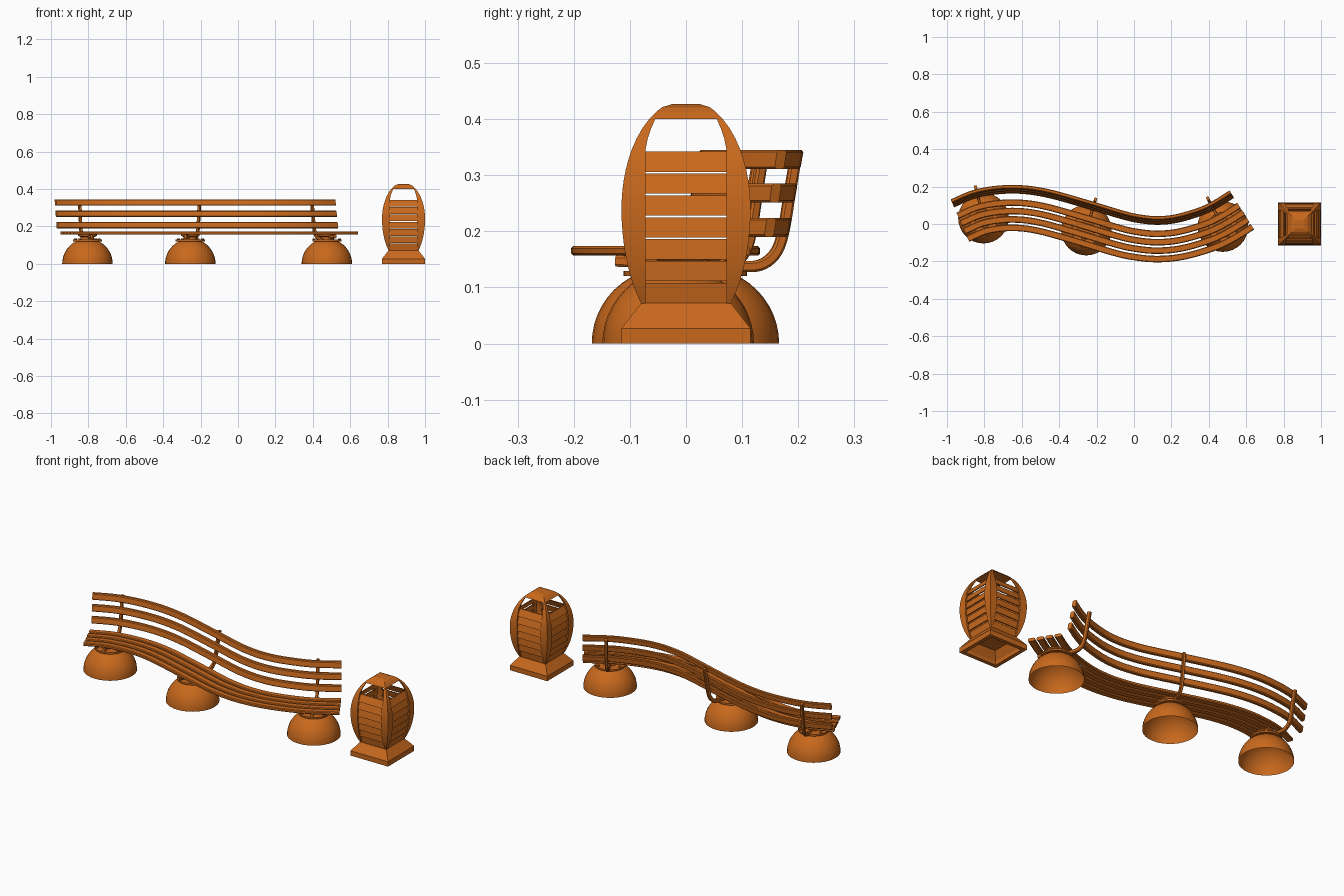
import bpy, bmesh, math
from mathutils import Vector

if "Cube" in bpy.data.objects:
    bpy.data.objects.remove(bpy.data.objects["Cube"])

mat = bpy.data.materials.new("orange_paint")
mat.diffuse_color = (0.58, 0.14, 0.012, 1)
mat.use_nodes = True
mat.node_tree.nodes["Principled BSDF"].inputs["Base Color"].default_value = mat.diffuse_color


def make(name, bm, smooth=True):
    bmesh.ops.recalc_face_normals(bm, faces=bm.faces[:])
    me = bpy.data.meshes.new(name)
    bm.to_mesh(me)
    bm.free()
    ob = bpy.data.objects.new(name, me)
    bpy.context.collection.objects.link(ob)
    me.materials.append(mat)
    if smooth:
        bpy.ops.object.select_all(action='DESELECT')
        ob.select_set(True)
        bpy.context.view_layer.objects.active = ob
        bpy.ops.object.shade_smooth_by_angle(angle=math.radians(35))
    return ob


def loft(bm, rings, start=True, end=True):
    vs = [[bm.verts.new(p) for p in r] for r in rings]
    n = len(vs[0])
    for a, b in zip(vs, vs[1:]):
        for i in range(n):
            j = (i + 1) % n
            bm.faces.new((a[i], a[j], b[j], b[i]))
    if start:
        bm.faces.new(vs[0][::-1])
    if end:
        bm.faces.new(vs[-1])


# S-shaped centre line of the bench, sampled as a smooth spline
KEYS = [(-0.915, -0.017), (-0.8, 0.03), (-0.65, 0.047), (-0.5, 0.03),
        (-0.3, -0.025), (-0.1, -0.085), (0.0, -0.108), (0.12, -0.12),
        (0.25, -0.108), (0.4, -0.065), (0.5, -0.018), (0.597, 0.042)]


def sample(keys, steps=5):
    k = [Vector(p) for p in keys]
    k = [2 * k[0] - k[1]] + k + [2 * k[-1] - k[-2]]
    out = []
    for i in range(1, len(k) - 2):
        a, b, c, d = k[i - 1:i + 3]
        for s in range(steps):
            t = s / steps
            out.append(0.5 * (2 * b + (c - a) * t + (2 * a - 5 * b + 4 * c - d) * t * t
                              + (3 * b - a - 3 * c + d) * t ** 3))
    out.append(k[-2])
    return out


path = sample(KEYS)
normals = []
for i in range(len(path)):
    t = path[min(i + 1, len(path) - 1)] - path[max(i - 1, 0)]
    normals.append(Vector((-t.y, t.x)).normalized())


def bar(name, off, z, w, h, lean=0.0, c=0.004):
    # chamfered section swept along the bench curve at a sideways offset
    a, b = w / 2, h / 2
    sec = [(-a + c, -b), (a - c, -b), (a, -b + c), (a, b - c),
           (a - c, b), (-a + c, b), (-a, b - c), (-a, -b + c)]
    bm = bmesh.new()
    loft(bm, [[(*(p + n * (off + u + lean * v)), z + v) for u, v in sec]
              for p, n in zip(path, normals)])
    make(name, bm)


# Seat and backrest slats
for i in range(4):
    bar(f"seat_slat_{i+1}", -0.0675 + i * 0.045, 0.165, 0.035, 0.017)
for i, z in enumerate((0.207, 0.268, 0.328)):
    bar(f"back_slat_{i+1}", 0.128 + 0.18 * (z - 0.207), z, 0.02, 0.034, 0.18)

# Feet: hollow dome, mounting plate, neck and bent support arm
ARM = sample([(-0.095, 0.147), (0.0, 0.143), (0.075, 0.137), (0.11, 0.142),
              (0.135, 0.165), (0.148, 0.205), (0.159, 0.27), (0.171, 0.338)], 4)


def lathe(name, prof, cx, cy, start, end, n=32):
    bm = bmesh.new()
    loft(bm, [[(cx + r * math.cos(2 * math.pi * i / n), cy + r * math.sin(2 * math.pi * i / n), z)
               for i in range(n)] for r, z in prof], start, end)
    return make(name, bm)


for k, (cx, cy) in enumerate(((-0.805, 0.031), (-0.255, -0.033), (0.475, -0.014)), 1):
    R = 0.135
    lathe(f"foot_dome_{k}", [(R * math.cos(a), R * math.sin(a)) for a in
                             [math.radians(7.5 * i) for i in range(12)]], cx, cy, False, True)
    lathe(f"foot_plate_{k}", [(0.078, 0.12), (0.078, 0.129)], cx, cy, True, True)
    lathe(f"foot_neck_{k}", [(0.036, 0.126), (0.036, 0.143), (0.05, 0.15), (0.05, 0.157)],
          cx, cy, True, True)
    nrm = min(zip(path, normals), key=lambda q: (q[0] - Vector((cx, cy))).length)[1]
    tan = Vector((nrm.y, -nrm.x))
    rings = []
    for i, p in enumerate(ARM):
        d = ARM[min(i + 1, len(ARM) - 1)] - ARM[max(i - 1, 0)]
        q = Vector((-d.y, d.x)).normalized()
        ring = []
        for s, v in ((-1, -.6), (-.6, -1), (.6, -1), (1, -.6), (1, .6), (.6, 1), (-.6, 1), (-1, .6)):
            o = p + q * v * 0.01
            xy = Vector((cx, cy)) + nrm * o.x + tan * s * 0.008
            ring.append((xy.x, xy.y, o.y))
        rings.append(ring)
    bm = bmesh.new()
    loft(bm, rings)
    make(f"support_arm_{k}", bm)
    # small bolts on the plate
    for s in (-1, 1):
        for u in (-1, 1):
            b = Vector((cx, cy)) + tan * s * 0.055 + nrm * u * 0.04
            lathe(f"plate_bolt_{k}", [(0.008, 0.127), (0.008, 0.135)], b.x, b.y, True, True, 8)

# Litter bin
BX = 0.885


def width(z):
    h = 0.235 if z < 0.24 else 0.195
    return 0.115 * math.sqrt(max(0, 1 - ((z - 0.24) / h) ** 2))


def square(w, z):
    return [(BX - w, -w, z), (BX + w, -w, z), (BX + w, w, z), (BX - w, w, z)]


# Base: hollow plinth with a sloped shoulder
bm = bmesh.new()
loft(bm, [square(0.095, 0.0), square(0.115, 0.0), square(0.115, 0.027), square(0.08, 0.072)],
     False, True)
loft(bm, [square(0.095, 0.0), square(0.095, 0.02), square(0.07, 0.06)], False, True)
make("bin_base", bm, False)

# Four curved corner ribs with an L-shaped section
bm = bmesh.new()
for sx in (-1, 1):
    for sy in (-1, 1):
        rings = []
        for i in range(19):
            z = 0.07 + 0.332 * i / 18
            w = width(z)
            e = 0.072 if z < 0.345 else 0.072 - 0.018 * ((z - 0.345) / 0.057) ** 1.5
            t = min(0.01, (w - e) * 0.8)
            sec = [(w, w), (w, e), (w - t, e), (w - t, w - t), (e, w - t), (e, w)]
            rings.append([(BX + sx * a, sy * b, z) for a, b in sec])
        loft(bm, rings)
make("bin_corner_ribs", bm)

# Louvre slats on the four sides
bm = bmesh.new()
pitch = 0.273 / 7
for side in range(4):
    ca, sa = round(math.cos(side * math.pi / 2)), round(math.sin(side * math.pi / 2))
    for i in range(7):
        zb = 0.072 + i * pitch
        zt = zb + pitch - 0.003
        ob, ot = width(zb) - 0.003, width(zt) - 0.011
        prof = [(ob, zb), (ot, zt), (ot - 0.006, zt), (ob - 0.006, zb)]
        loft(bm, [[(BX + ca * r - sa * u, sa * r + ca * u, z) for r, z in prof]
                  for u in (-0.073, 0.073)])
make("bin_louvres", bm, False)

# Domed square cap
bm = bmesh.new()
loft(bm, [square(width(z), z) for z in (0.4, 0.413, 0.421)] + [square(0.024, 0.427)])
make("bin_cap", bm, False)
